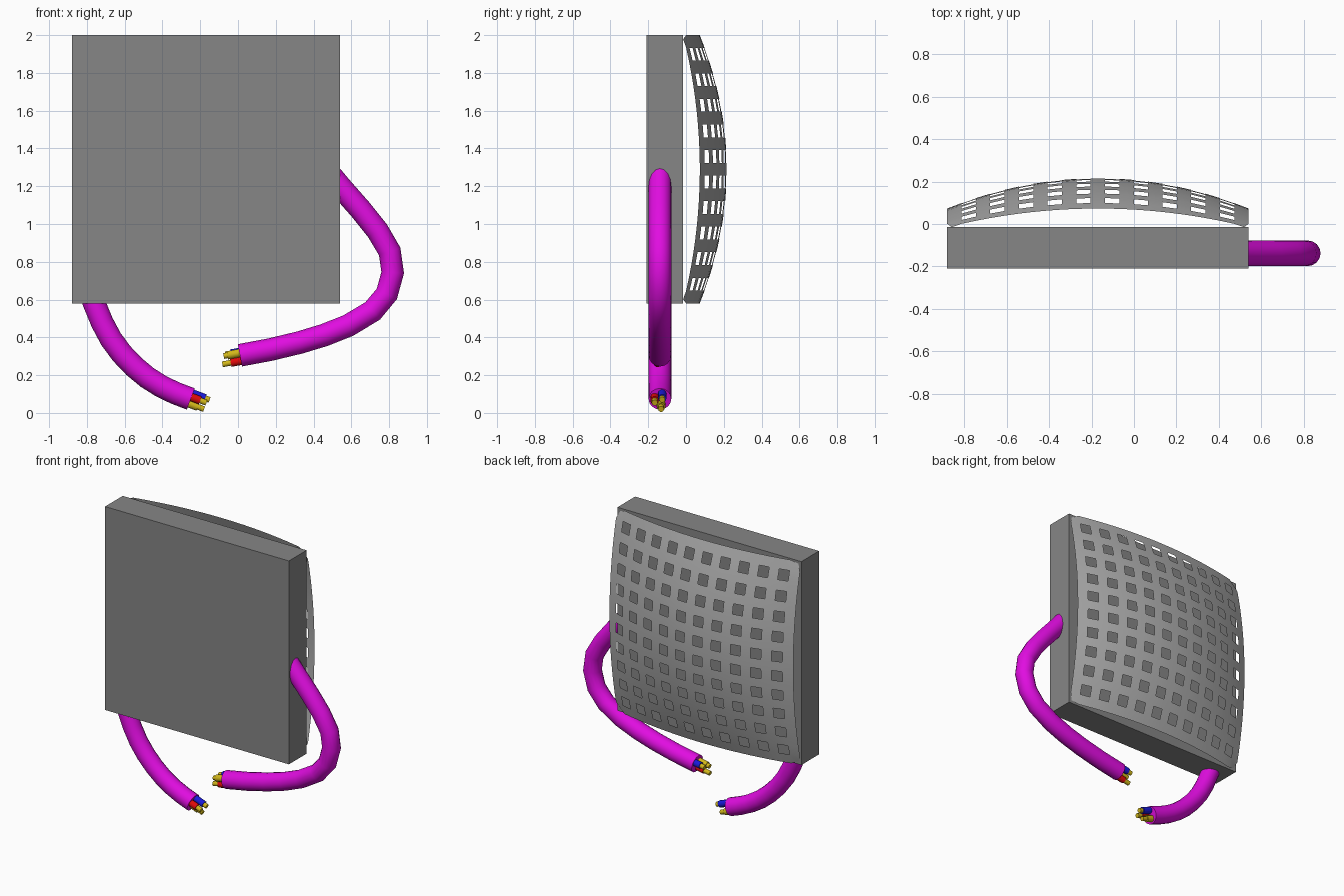
import bpy, bmesh, math
from mathutils import Vector

if "Cube" in bpy.data.objects:
    bpy.data.objects.remove(bpy.data.objects["Cube"])


def material(name, rgb):
    m = bpy.data.materials.new(name)
    m.diffuse_color = (*rgb, 1)
    m.use_nodes = True
    m.node_tree.nodes["Principled BSDF"].inputs["Base Color"].default_value = m.diffuse_color
    return m


BOX = material("dark grey", (0.24, 0.24, 0.24))
GRILLE = material("light grey", (0.42, 0.42, 0.42))
PURPLE = material("magenta", (0.75, 0.004, 0.75))
RED = material("red", (0.75, 0.003, 0.003))
BLUE = material("blue", (0.01, 0.01, 0.70))
YELLOW = material("yellow", (0.65, 0.48, 0.01))

X0, X1, Z0, Z1 = -0.88, 0.54, 0.58, 2.0
CX, CZ, H = (X0 + X1) / 2, (Z0 + Z1) / 2, (X1 - X0) / 2


def mesh_object(name, bm, mat):
    me = bpy.data.meshes.new(name)
    bm.to_mesh(me)
    bm.free()
    me.materials.append(mat)
    ob = bpy.data.objects.new(name, me)
    bpy.context.collection.objects.link(ob)
    return ob


def smooth(ob, angle=40):
    bpy.ops.object.select_all(action='DESELECT')
    ob.select_set(True)
    bpy.context.view_layer.objects.active = ob
    bpy.ops.object.shade_smooth_by_angle(angle=math.radians(angle))


def tube(name, points, radius, mat, res=4):
    """Round capped tube through the points, turned into a mesh."""
    cu = bpy.data.curves.new(name, 'CURVE')
    cu.dimensions = '3D'
    cu.bevel_depth = radius
    cu.bevel_resolution = res
    cu.use_fill_caps = True
    sp = cu.splines.new('POLY')
    sp.points.add(len(points) - 1)
    for p, co in zip(sp.points, points):
        p.co = (*co, 1)
    cu.materials.append(mat)
    ob = bpy.data.objects.new(name, cu)
    bpy.context.collection.objects.link(ob)
    bpy.ops.object.select_all(action='DESELECT')
    ob.select_set(True)
    bpy.context.view_layer.objects.active = ob
    bpy.ops.object.convert(target='MESH')
    ob = bpy.context.view_layer.objects.active
    smooth(ob)
    return ob


# housing box
bm = bmesh.new()
bmesh.ops.create_cube(bm, size=1)
for v in bm.verts:
    v.co = (CX + v.co.x * 2 * H, -0.1125 + v.co.y * 0.195, CZ + v.co.z * 2 * H)
mesh_object("housing", bm, BOX)

# domed grille: 21 x 21 cells, every odd/odd cell left open
N = 21
bm = bmesh.new()
grid = []
for j in range(N + 1):
    row = []
    for i in range(N + 1):
        u, v = 2 * i / N - 1, 2 * j / N - 1
        a, b = 1 - u * u, 1 - v * v
        y = -0.015 + 0.088 * (a + b) + 0.055 * a * b
        if abs(u) == 1 and abs(v) == 1:      # softened corners
            u, v = u * 0.97, v * 0.97
        row.append(bm.verts.new((CX + u * H, y, CZ + v * H)))
    grid.append(row)
for j in range(N):
    for i in range(N):
        if not (i % 2 and j % 2):
            bm.faces.new((grid[j][i], grid[j + 1][i], grid[j + 1][i + 1], grid[j][i + 1]))
smooth(mesh_object("grille", bm, GRILLE))

# cables, given as (x, z) centre lines
CY = -0.138
right_path = [(0.44, 1.32), (0.54, 1.20), (0.65, 1.075), (0.738, 0.965), (0.803, 0.855),
              (0.819, 0.743), (0.788, 0.63), (0.713, 0.54), (0.585, 0.463),
              (0.46, 0.413), (0.328, 0.373), (0.17, 0.335), (0.01, 0.305)]
left_path = [(-0.80, 0.70), (-0.762, 0.582), (-0.72, 0.48), (-0.672, 0.39), (-0.615, 0.313),
             (-0.55, 0.245), (-0.48, 0.187), (-0.405, 0.14), (-0.33, 0.104), (-0.25, 0.074)]


def cable(side, path, wires):
    pts = [Vector((x, CY, z)) for x, z in path]
    tube(side + "_cable", pts, 0.06, PURPLE, res=6)
    # stripped wires: coloured sleeve with a bare core sticking out
    d = (pts[-1] - pts[-2]).normalized()
    up = Vector((0, 1, 0)).cross(d)
    if up.z < 0:
        up = -up
    for label, mat, dy, dz, sleeve, core in wires:
        base = pts[-1] + Vector((0, dy, 0)) + up * dz
        tube(f"{side}_{label}_wire", [base - d * 0.03, base + d * sleeve], 0.023, mat, 3)
        tube(f"{side}_{label}_core", [base, base + d * core], 0.016, YELLOW, 3)


cable("right", right_path, [
    ("yellow", YELLOW, -0.018, 0.012, 0.065, 0.085),
    ("red", RED, -0.012, -0.030, 0.055, 0.10),
    ("blue", BLUE, 0.028, 0.018, 0.045, 0.075)])
cable("left", left_path, [
    ("red", RED, -0.028, 0.010, 0.05, 0.085),
    ("blue", BLUE, 0.012, 0.030, 0.07, 0.095),
    ("yellow", YELLOW, 0.006, -0.026, 0.05, 0.085)])
